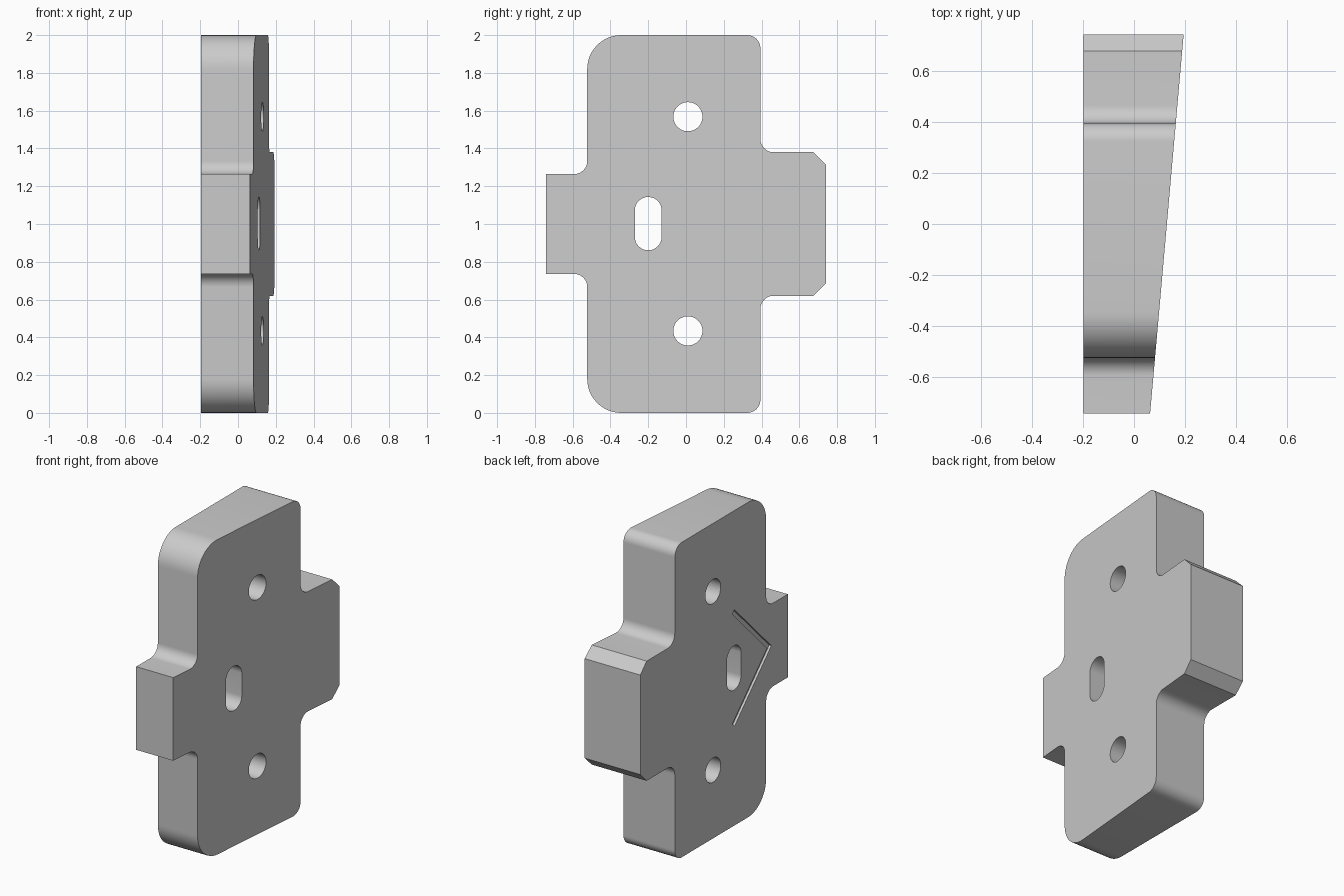
import bpy, bmesh, math
from mathutils import Vector

if "Cube" in bpy.data.objects:
    bpy.data.objects.remove(bpy.data.objects["Cube"])

BACK = -0.197


def front_x(y):
    # sloped front face: thin at -y, thick at +y
    return 0.063 + (y + 0.74) * (0.194 - 0.063) / 1.48


def rounded(points, steps=12):
    # turn (y, z, radius) corners into an outline with tangent arcs
    out = []
    n = len(points)
    for i, (y, z, r) in enumerate(points):
        p = Vector((y, z))
        if r == 0:
            out.append(p)
            continue
        a = (Vector(points[i - 1][:2]) - p).normalized()
        b = (Vector(points[(i + 1) % n][:2]) - p).normalized()
        c = p + (a + b) * r          # all rounded corners are square
        for k in range(steps + 1):
            t = math.pi / 2 * k / steps
            out.append(c - b * r * math.cos(t) - a * r * math.sin(t))
    return out


def prism(name, outline, x0, x1):
    # extrude a (y, z) outline along x; x1 may be a function of y
    bm = bmesh.new()
    end = x1 if callable(x1) else (lambda y: x1)
    lo = [bm.verts.new((x0, y, z)) for y, z in outline]
    hi = [bm.verts.new((end(y), y, z)) for y, z in outline]
    n = len(lo)
    bm.faces.new(lo)
    bm.faces.new(hi[::-1])
    for i in range(n):
        j = (i + 1) % n
        bm.faces.new((lo[i], hi[i], hi[j], lo[j]))
    bmesh.ops.recalc_face_normals(bm, faces=bm.faces)
    me = bpy.data.meshes.new(name)
    bm.to_mesh(me)
    bm.free()
    ob = bpy.data.objects.new(name, me)
    bpy.context.collection.objects.link(ob)
    return ob


def stadium(y, z, r, half, steps=24):
    # circle, or vertical slot when half > 0
    pts = []
    for s, start in ((1, 0), (-1, math.pi)):
        last = steps + 1 if half else steps
        for k in range(last):
            t = start + math.pi * k / steps
            pts.append((y + r * math.cos(t), z + s * half + r * math.sin(t)))
    return pts


# plate outline: upper half, mirrored about z = 1
half = [(-0.74, 0.264, 0), (-0.523, 0.264, 0.07), (-0.523, 1.0, 0.18),
        (0.394, 1.0, 0.07), (0.394, 0.38, 0.07), (0.676, 0.38, 0), (0.74, 0.316, 0)]
corners = [(y, 1 + z, r) for y, z, r in half] + [(y, 1 - z, r) for y, z, r in reversed(half)]
plate = prism("wedge_plate", rounded(corners), BACK, front_x)

# cutters: two round holes, a slot and a shallow chevron groove on the back
w = 0.021
chevron = [(-0.205, 1.37), (-0.575, 1.0), (-0.205, 0.63),
           (-0.205 + w, 0.63 + w), (-0.575 + 2 * w, 1.0), (-0.205 + w, 1.37 - w)]
cutters = [prism("upper_hole_cutter", stadium(0.01, 1.568, 0.077, 0), -1, 1),
           prism("lower_hole_cutter", stadium(0.01, 0.434, 0.077, 0), -1, 1),
           prism("slot_cutter", stadium(-0.2, 1.002, 0.071, 0.07), -1, 1),
           prism("groove_cutter", chevron, -0.3, BACK + 0.015)]
for c in cutters:
    mod = plate.modifiers.new(c.name, 'BOOLEAN')
    mod.operation = 'DIFFERENCE'
    mod.solver = 'EXACT'
    mod.object = c
    c.hide_render = True

# apply the cuts, remove the cutters and smooth the round walls
bpy.context.view_layer.update()
dg = bpy.context.evaluated_depsgraph_get()
mesh = bpy.data.meshes.new_from_object(plate.evaluated_get(dg))
plate.modifiers.clear()
plate.data = mesh
for c in cutters:
    bpy.data.objects.remove(c)
bpy.context.view_layer.objects.active = plate
plate.select_set(True)
bpy.ops.object.shade_smooth_by_angle(angle=math.radians(30))
